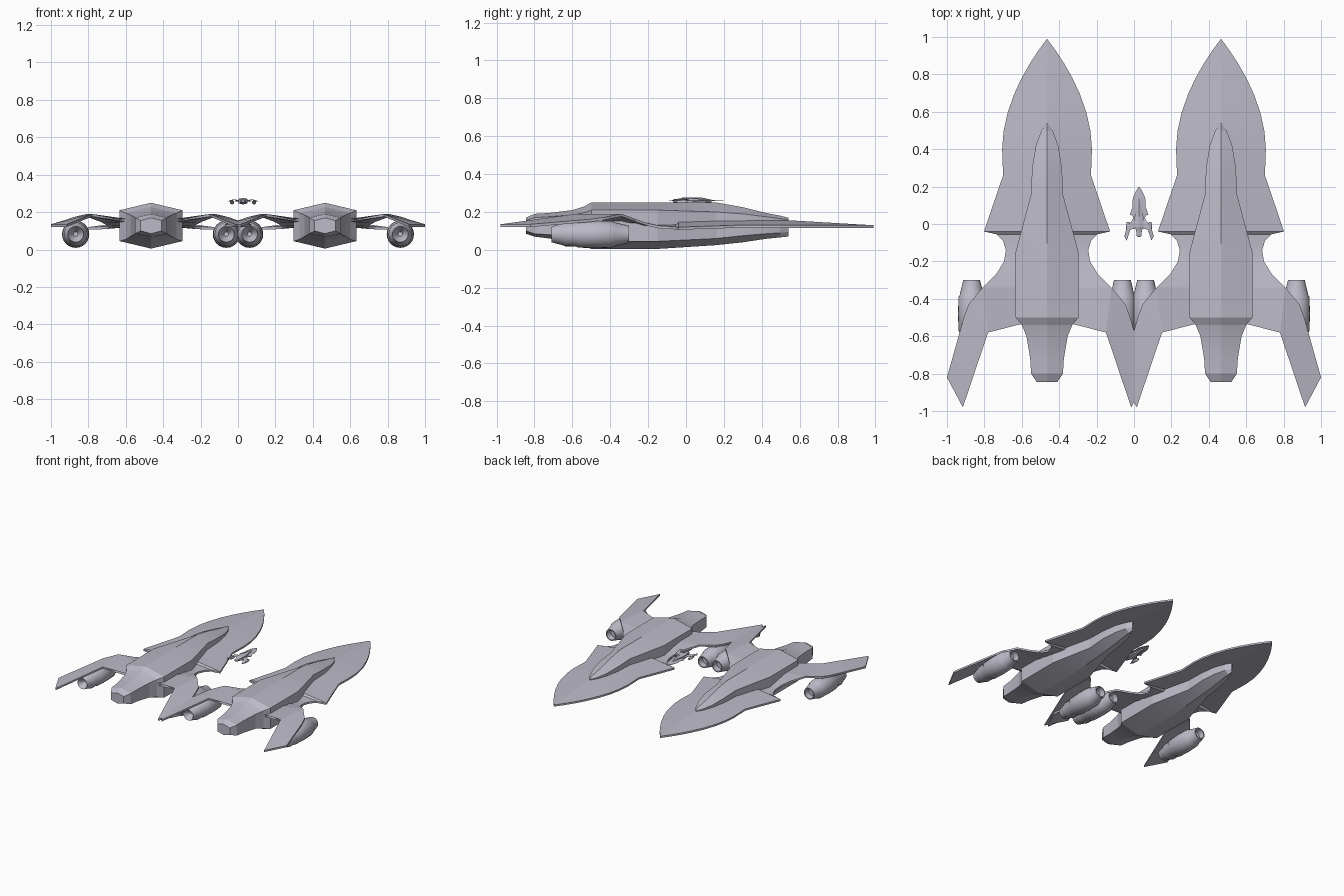
import bpy, bmesh, math
from mathutils import Vector

cube = bpy.data.objects.get("Cube")
if cube:
    bpy.data.objects.remove(cube)

grey = bpy.data.materials.new("lavender_grey")
grey.use_nodes = True
COLOUR = (0.50, 0.49, 0.57, 1)
grey.diffuse_color = COLOUR
grey.node_tree.nodes["Principled BSDF"].inputs["Base Color"].default_value = COLOUR


def to_mesh(bm, name):
    bmesh.ops.remove_doubles(bm, verts=bm.verts, dist=1e-5)
    bmesh.ops.recalc_face_normals(bm, faces=bm.faces)
    mesh = bpy.data.meshes.new(name)
    bm.to_mesh(mesh)
    bm.free()
    mesh.materials.append(grey)
    return mesh


def loft(bm, rings):
    """Skin a list of closed rings and cap both ends."""
    rows = [[bm.verts.new(p) for p in ring] for ring in rings]
    n = len(rows[0])
    for a, b in zip(rows, rows[1:]):
        for i in range(n):
            j = (i + 1) % n
            bm.faces.new((a[i], a[j], b[j], b[i]))
    bm.faces.new(rows[0])
    bm.faces.new(rows[-1])


def hull_mesh():
    # y, half width, ridge, upper shoulder, lower shoulder, keel
    sections = [
        (-.845, .055, .17, .155, .10, .085), (-.80, .085, .19, .17, .085, .07),
        (-.72, .09, .195, .175, .08, .06), (-.60, .11, .21, .185, .07, .04),
        (-.54, .135, .228, .195, .055, .02), (-.50, .168, .25, .21, .045, .005),
        (-.15, .168, .25, .21, .045, .005), (.16, .085, .25, .20, .06, .025),
        (.30, .08, .225, .19, .075, .04), (.42, .06, .195, .175, .085, .058),
        (.50, .03, .18, .165, .09, .066), (.54, .004, .17, .16, .095, .07)]
    bm = bmesh.new()
    loft(bm, [[(0, y, t), (w, y, a), (w, y, b), (0, y, k), (-w, y, b), (-w, y, a)]
              for y, w, t, a, b, k in sections])
    return to_mesh(bm, "hull")


def plate_mesh():
    """Nose disc, shoulders and cranked wings as one thin shell."""
    edge = [(.24 * (1 - t ** 1.9), .40 + .59 * t, .13)
            for t in (1, .985, .95, .88, .78, .65, .5, .33, .16, 0)]
    edge += [(.235, .26, .13), (.337, -.04, .12), (.27, -.055, .122),
             (.235, -.09, .124), (.22, -.14, .127), (.23, -.20, .14),
             (.27, -.265, .162), (.345, -.34, .19), (.315, -.58, .19),
             (.17, -.50, .16), (0, -.50, .14)]
    panel = [(.345, -.34, .19), (.42, -.43, .172), (.445, -.50, .162),
             (.535, -.82, .135), (.45, -.98, .135), (.315, -.58, .19)]
    bm = bmesh.new()
    for side in (1, -1):
        def flip(p):
            return Vector((p[0] * side, p[1], p[2]))

        def root(p):
            y = max(p[1], -.5)
            z = .13 + .035 * min(1, (.99 - y) / .6) if y > -.05 else .145
            return Vector((0, y, z))

        for a, b in zip(edge, edge[1:]):
            loop = []
            for p in (flip(a), flip(b), root(b), root(a)):
                if all((p - q).length > 1e-4 for q in loop):
                    loop.append(p)
            if len(loop) > 2:
                bm.faces.new([bm.verts.new(p) for p in loop])
        # Outer panel fans from the crease to the wing tip
        for a, b in zip(panel, panel[1:-1]):
            bm.faces.new([bm.verts.new(flip(p)) for p in (a, b, panel[-1])])
    bmesh.ops.remove_doubles(bm, verts=bm.verts, dist=1e-4)
    # Give the shell thickness straight down
    for f in bm.faces:
        f.normal_update()
        if f.normal.z < 0:
            f.normal_flip()
    lower = bmesh.ops.extrude_face_region(bm, geom=bm.faces[:])["geom"]
    for v in lower:
        if isinstance(v, bmesh.types.BMVert):
            v.co.z -= .014
    return to_mesh(bm, "wing_plate")


def engine_mesh():
    """Turned pod with stepped nose, bulged body and open tail."""
    profile = [(-.66, .012), (-.70, .035), (-.71, .042), (-.65, .058),
               (-.64, .063), (-.58, .064), (-.57, .070), (-.48, .073),
               (-.39, .070), (-.38, .064), (-.30, .045), (-.30, .037),
               (-.34, .03)]
    bm = bmesh.new()
    turn = [2 * math.pi * i / 24 for i in range(24)]
    loft(bm, [[(r * math.cos(a), y, r * math.sin(a)) for a in turn]
              for y, r in profile])
    return to_mesh(bm, "engine")


def pylon_mesh():
    bm = bmesh.new()
    loft(bm, [[(x, y, z) for x, y in ((-.02, -.56), (.02, -.56), (.02, -.44), (-.02, -.44))]
              for z in (.05, .075)])
    return to_mesh(bm, "pylon")


hull, plate, engine, pylon = hull_mesh(), plate_mesh(), engine_mesh(), pylon_mesh()


def place(mesh, name, origin, scale, offset=(0, 0, 0)):
    ob = bpy.data.objects.new(name, mesh)
    ob.location = Vector(origin) + Vector(offset) * scale
    ob.scale = (scale,) * 3
    bpy.context.collection.objects.link(ob)


def ship(prefix, origin, scale=1):
    place(hull, prefix + "_hull", origin, scale)
    place(plate, prefix + "_wing_plate", origin, scale)
    for label, x in (("left", .403), ("right", -.403)):
        place(engine, f"{prefix}_{label}_engine", origin, scale, (x, 0, .082))
        place(pylon, f"{prefix}_{label}_pylon", origin, scale, (x, 0, .09))


ship("left_ship", (.465, 0, 0))
ship("right_ship", (-.465, 0, 0))
ship("small_ship", (.027, .055, .24), .147)

# Crisp panel edges, smooth curves
for mesh, angle in ((hull, 12), (plate, 6), (engine, 30)):
    ob = next(o for o in bpy.data.objects if o.data == mesh)
    bpy.ops.object.select_all(action='DESELECT')
    ob.select_set(True)
    bpy.context.view_layer.objects.active = ob
    bpy.ops.object.shade_smooth_by_angle(angle=math.radians(angle))
